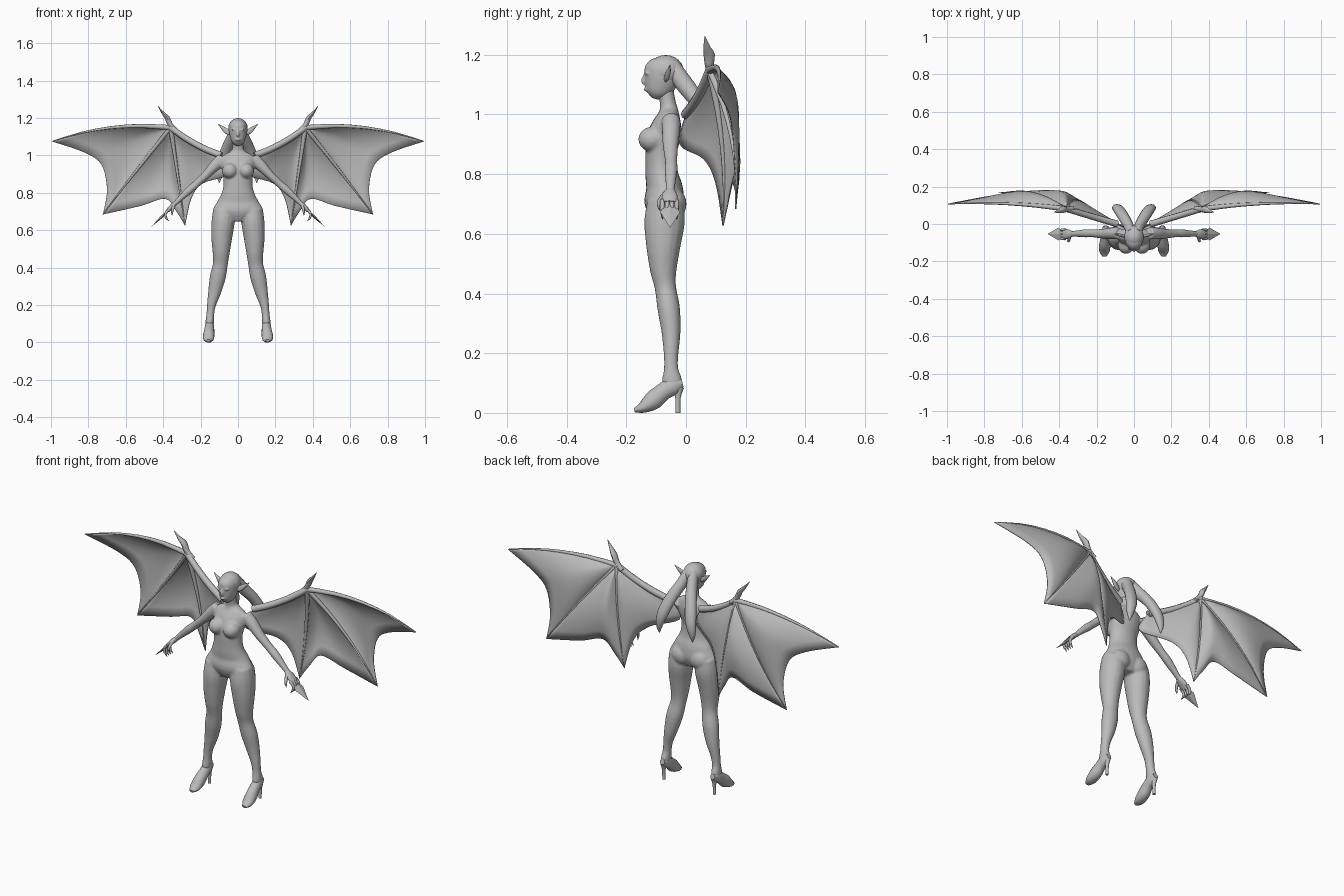
import bpy, bmesh, math
from mathutils import Vector, Matrix

grey = bpy.data.materials.new("clay grey")
grey.diffuse_color = (0.5, 0.5, 0.5, 1)
X, Y = Vector((1, 0, 0)), Vector((0, 1, 0))


def spline(pts, sub):
    """Smooth interpolation through tuples of any length."""
    pts = [Vector(p) for p in pts]
    out = []
    for i in range(len(pts) - 1):
        p0, p1, p2, p3 = pts[max(i - 1, 0)], pts[i], pts[i + 1], pts[min(i + 2, len(pts) - 1)]
        for k in range(sub):
            t = k / sub
            out.append(0.5 * (2 * p1 + (p2 - p0) * t + (2 * p0 - 5 * p1 + 4 * p2 - p3) * t * t
                              + (3 * p1 - p0 - 3 * p2 + p3) * t ** 3))
    return out + [pts[-1]]


def tube(bm, pts, ref=Y, n=16, sub=3, mirror=True):
    """Loft of ellipses; each point is x, y, z, radius across, radius along ref."""
    rows = spline(pts, sub)
    cs = [Vector(r[:3]) for r in rows]
    for s in ((1, -1) if mirror else (1,)):
        rings = []
        for i, r in enumerate(rows):
            t = (cs[min(i + 1, len(cs) - 1)] - cs[max(i - 1, 0)]).normalized()
            a = t.cross(ref).normalized()
            b = a.cross(t)
            ring = []
            for k in range(n):
                w = 2 * math.pi * k / n
                p = cs[i] + a * max(r[3], .001) * math.cos(w) + b * max(r[4], .001) * math.sin(w)
                ring.append(bm.verts.new((p.x * s, p.y, max(p.z, 0))))
            rings.append(ring)
        for p, q in zip(rings, rings[1:]):
            for k in range(n):
                bm.faces.new((p[k], p[k - 1], q[k - 1], q[k]))
        bm.faces.new(rings[0])
        bm.faces.new(rings[-1][::-1])


def ball(bm, c, r, mirror=True):
    for s in ((1, -1) if mirror else (1,)):
        m = Matrix.Translation((c[0] * s, c[1], c[2])) @ Matrix.Diagonal((*r, 1))
        bmesh.ops.create_uvsphere(bm, u_segments=20, v_segments=12, radius=1, matrix=m)


def finish(name, bm, voxel=0, thick=0, angle=50):
    bmesh.ops.recalc_face_normals(bm, faces=bm.faces)
    me = bpy.data.meshes.new(name)
    bm.to_mesh(me)
    bm.free()
    me.materials.append(grey)
    ob = bpy.data.objects.new(name, me)
    bpy.context.collection.objects.link(ob)
    bpy.ops.object.select_all(action='DESELECT')
    ob.select_set(True)
    bpy.context.view_layer.objects.active = ob
    bpy.ops.object.shade_smooth_by_angle(angle=math.radians(angle))
    if voxel:
        m = ob.modifiers.new("fuse", 'REMESH')
        m.mode, m.voxel_size, m.use_smooth_shade = 'VOXEL', voxel, True
        m = ob.modifiers.new("soften", 'SMOOTH')
        m.factor, m.iterations = 0.5, 4
    if thick:
        m = ob.modifiers.new("thickness", 'SOLIDIFY')
        m.thickness, m.offset = thick, 0
    return ob


# Body: torso, bust, seat, legs, arms and neck fused into one skin
bm = bmesh.new()
tube(bm, [(0, -.07, .65, .05, .045), (0, -.073, .70, .132, .066), (0, -.072, .75, .112, .062),
          (0, -.08, .79, .091, .056), (0, -.083, .83, .079, .053), (0, -.083, .88, .078, .053),
          (0, -.073, .93, .087, .056), (0, -.063, .97, .092, .048), (0, -.058, 1.0, .08, .036),
          (0, -.058, 1.02, .042, .03), (0, -.061, 1.04, .03, .027), (0, -.07, 1.09, .028, .027)],
     n=24, mirror=False)
ball(bm, (.043, -.113, .917), (.043, .047, .042))
ball(bm, (.055, -.045, .70), (.058, .047, .055))
tube(bm, [(.075, -.07, .71, .058, .06), (.08, -.072, .64, .062, .068), (.087, -.076, .56, .056, .058),
          (.09, -.076, .48, .046, .045), (.094, -.069, .42, .04, .036), (.108, -.058, .35, .043, .038),
          (.125, -.05, .27, .035, .032), (.142, -.05, .2, .024, .025), (.148, -.05, .15, .021, .024),
          (.151, -.047, .11, .023, .034), (.152, -.045, .085, .02, .028)])
tube(bm, [(.08, -.05, .982, .034, .032), (.12, -.05, .948, .031, .031), (.17, -.052, .896, .023, .026),
          (.225, -.05, .845, .02, .021), (.26, -.05, .815, .021, .022), (.31, -.052, .768, .015, .017),
          (.34, -.053, .738, .012, .015)])
finish("body", bm, voxel=.006)

# Head: skull, nose, lips, brow
bm = bmesh.new()
tube(bm, [(0, -.102, 1.052, .012, .012), (0, -.097, 1.07, .032, .038), (0, -.087, 1.10, .043, .053),
          (0, -.08, 1.13, .048, .06), (0, -.077, 1.16, .047, .06), (0, -.077, 1.183, .033, .043),
          (0, -.077, 1.194, .006, .008)], n=24, mirror=False)
tube(bm, [(0, -.136, 1.135, .005, .006), (0, -.142, 1.112, .008, .009), (0, -.138, 1.1, .006, .005)],
     mirror=False)
ball(bm, (0, -.134, 1.084), (.013, .009, .006), mirror=False)
ball(bm, (.02, -.131, 1.138), (.016, .008, .005))
finish("head", bm, voxel=.0045)

# Pointed ears
bm = bmesh.new()
tube(bm, [(.04, -.068, 1.118, .01, .006), (.06, -.063, 1.128, .014, .008), (.08, -.058, 1.145, .01, .007),
          (.106, -.053, 1.167, .001, .001)])
finish("ears", bm)

# Hair: cap and two tails sweeping back
bm = bmesh.new()
ball(bm, (0, -.068, 1.146), (.052, .06, .053), mirror=False)
tube(bm, [(.014, -.05, 1.165, .028, .025), (.03, -.008, 1.105, .03, .027), (.06, .045, 1.035, .026, .03),
          (.084, .08, .96, .023, .029), (.098, .088, .90, .016, .019), (.1, .085, .853, .002, .002)], ref=X)
finish("hair", bm)

# Heeled shoes
bm = bmesh.new()
tube(bm, [(.151, -.012, .10, .014, .014), (.152, -.04, .092, .031, .023), (.153, -.075, .072, .029, .026),
          (.156, -.11, .042, .032, .03), (.158, -.145, .018, .019, .028), (.158, -.173, .009, .007, .012)],
     ref=X)
tube(bm, [(.152, -.024, .085, .014, .017), (.152, -.027, .05, .009, .009), (.152, -.027, 0, .008, .008)])
finish("shoes", bm)

# Hands: palm, curled fingers, thumb
bm = bmesh.new()
tube(bm, [(.33, -.053, .748, .011, .014), (.35, -.054, .73, .013, .025), (.376, -.055, .704, .01, .027)])
for i in range(4):
    y = -.079 + .016 * i
    tube(bm, [(.368, y, .712, .008, .008), (.387, y, .69, .007, .007), (.385, y, .668, .006, .006),
              (.37, y, .648, .001, .001)], n=8)
tube(bm, [(.342, -.066, .738, .009, .009), (.348, -.085, .716, .008, .008), (.352, -.092, .698, .006, .006),
          (.352, -.088, .678, .001, .001)], n=8)
finish("hands", bm)

# Flat diamond blades beyond the hands
bm = bmesh.new()
for s in (1, -1):
    top, tip, a, b = [bm.verts.new((x * s, y, z)) for x, y, z in
                      ((.355, -.053, .72), (.462, -.053, .62), (.405, -.087, .673), (.405, -.02, .673))]
    for dx in (.005, -.005):
        c = bm.verts.new(((.406 + dx) * s, -.053, .673 + dx))
        for p, q in ((top, a), (a, tip), (tip, b), (b, top)):
            bm.faces.new((p, q, c) if dx > 0 else (q, p, c))
finish("hand_blades", bm, angle=20)

# Wing skeleton points: wrist, finger tips with bow offsets, root
W = Vector((.36, .08, 1.148))
TIP, F3, F2 = (.995, .107, 1.075), (.722, .167, .684), (.283, .124, .626)
ROOT = (.09, .0, 1.0)
BOW = {TIP: Vector((0, .015, .037)), F3: Vector((0, .03, .005)), F2: Vector((0, .02, 0)),
       ROOT: Vector((0, 0, -.015))}


def ray(end, bow, v):
    return W + (Vector(end) - W) * v + bow * 4 * v * (1 - v)


# Wing bones
bm = bmesh.new()
for end, r0, r1 in ((TIP, .014, .002), (F3, .012, .002), (F2, .013, .002), (ROOT, .016, .018)):
    tube(bm, [(*ray(end, BOW[end], v), r0 + (r1 - r0) * v, r0 + (r1 - r0) * v)
              for v in (0, .25, .5, .75, 1)], n=8, sub=2)
ball(bm, W, (.016, .016, .016))
finish("wing_bones", bm)

# Wing thumb spikes
bm = bmesh.new()
tube(bm, [(.325, .084, 1.13, .01, .012), (.36, .078, 1.16, .014, .014), (.378, .078, 1.2, .013, .019),
          (.4, .07, 1.225, .008, .012), (.428, .063, 1.263, .001, .001)], n=8, sub=2)
finish("wing_spikes", bm)

# Wing membranes: three scalloped panels fanning from the wrist
panels = [
    [TIP, (.82, .14, 1.015), (.73, .155, .95), (.70, .165, .818), F3],
    [F3, (.52, .168, .73), (.39, .155, .768), (.33, .14, .70), F2],
    [F2, (.25, .1, .77), (.19, .06, .85), (.05, -.02, .9), ROOT],
]
bm = bmesh.new()
for edge in panels:
    rim = spline(edge, 5)
    nu, nv = len(rim) - 1, 8
    for s in (1, -1):
        grid = []
        for i, e in enumerate(rim):
            u = i / nu
            bow = BOW[edge[0]].lerp(BOW[edge[-1]], u) + Vector((0, .025 * math.sin(math.pi * u), 0))
            row = [ray(e, bow, .02 + .98 * j / nv) for j in range(nv + 1)]
            grid.append([bm.verts.new((p.x * s, p.y, p.z)) for p in row])
        for p, q in zip(grid, grid[1:]):
            for j in range(nv):
                bm.faces.new((p[j], p[j + 1], q[j + 1], q[j]))
finish("wing_membranes", bm, thick=.004)
